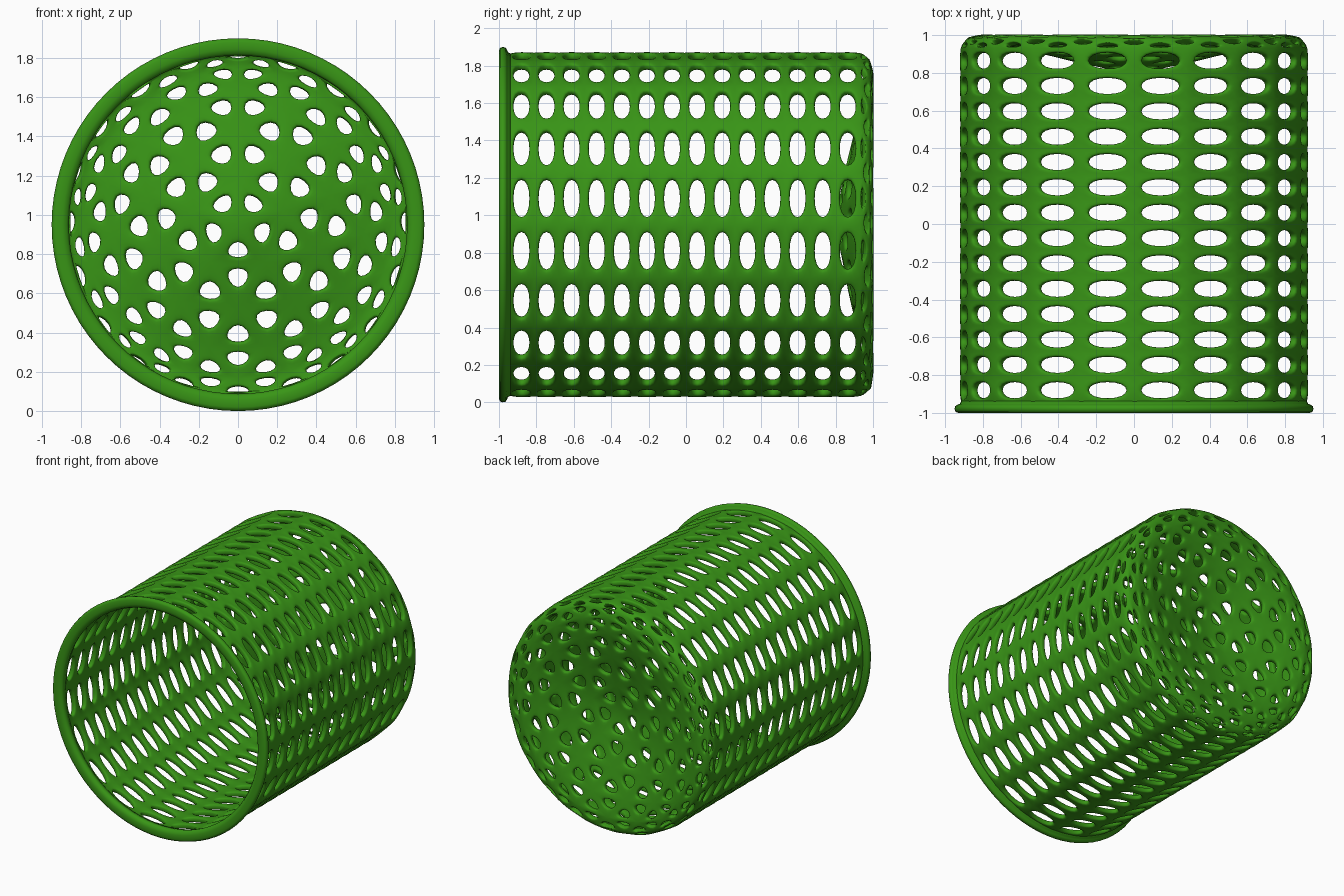
import bpy, bmesh, math
from mathutils import Vector

if "Cube" in bpy.data.objects:
    bpy.data.objects.remove(bpy.data.objects["Cube"])

SEG, ROWS = 20, 14
R, CZ = 0.925, 0.95
Y0, Y1 = -0.947, 0.932

green = bpy.data.materials.new("green_plastic")
green.diffuse_color = (0.04, 0.30, 0.008, 1)
green.use_nodes = True
green.node_tree.nodes["Principled BSDF"].inputs["Base Color"].default_value = green.diffuse_color


def finish(bm, name):
    me = bpy.data.meshes.new(name)
    bm.to_mesh(me)
    bm.free()
    for p in me.polygons:
        p.use_smooth = True
    ob = bpy.data.objects.new(name, me)
    ob.location.z = CZ
    me.materials.append(green)
    bpy.context.collection.objects.link(ob)
    return ob


def end_depth(r):
    # Dented end: raised near its edge, pushed inwards at the middle
    pts = [(0, .835), (.3, .89), (.45, .93), (.65, .98), (.8, 1.006), (.89, .99), (R, Y1)]
    for (a, ya), (b, yb) in zip(pts, pts[1:]):
        if r <= b:
            return ya + (yb - ya) * (r - a) / (b - a)
    return Y1


def punch(bm, face, around, along):
    # Replace a face by a ring of quads around a hole
    c = face.calc_center_median()
    old = list(face.verts)
    new = []
    for v in old:
        d = v.co - c
        new.append(bm.verts.new(c + Vector((d.x * around, d.y * along, d.z * around))))
    bm.faces.remove(face)
    n = len(old)
    for i in range(n):
        j = (i + 1) % n
        bm.faces.new((old[i], old[j], new[j], new[i]))


# Basket: triangulated end from half an icosphere
bm = bmesh.new()
bmesh.ops.create_icosphere(bm, subdivisions=3, radius=1)
bmesh.ops.delete(bm, geom=[f for f in bm.faces if f.calc_center_median().z < 0], context='FACES')
for v in bm.verts:
    x, y, z = v.co
    r = R if abs(z) < 0.02 else R * math.hypot(x, y)
    v.co = (y * R, end_depth(r), x * R)
end_faces = list(bm.faces)

# Basket: cylindrical wall
rings = []
for y in [-0.98] + [Y0 + (Y1 - Y0) * i / ROWS for i in range(ROWS + 1)]:
    rings.append([bm.verts.new((R * math.cos(2 * math.pi * k / SEG), y,
                                R * math.sin(2 * math.pi * k / SEG))) for k in range(SEG)])
wall_faces = []
for i in range(ROWS + 1):
    for k in range(SEG):
        j = (k + 1) % SEG
        f = bm.faces.new((rings[i][k], rings[i + 1][k], rings[i + 1][j], rings[i][j]))
        if i:
            wall_faces.append(f)

for f in wall_faces:
    punch(bm, f, 0.753, 0.68)
for f in end_faces:
    punch(bm, f, 0.66, 0.66)
bmesh.ops.remove_doubles(bm, verts=bm.verts, dist=0.008)
bmesh.ops.recalc_face_normals(bm, faces=bm.faces)
# Make sure the wall normals point outwards
side = sum(f.normal.x * f.calc_center_median().x + f.normal.z * f.calc_center_median().z
           for f in bm.faces)
if side < 0:
    bmesh.ops.reverse_faces(bm, faces=bm.faces)

basket = finish(bm, "perforated_basket")
sol = basket.modifiers.new("thickness", 'SOLIDIFY')
sol.thickness = 0.042
sol.offset = -1
sub = basket.modifiers.new("rounding", 'SUBSURF')
sub.levels = sub.render_levels = 2

# Rim: rounded lip turned around the y axis
profile = [(.868, -.945), (.862, -.975), (.872, -.993), (.895, -1), (.93, -1), (.945, -.994),
           (.95, -.98), (.947, -.965), (.935, -.957), (.922, -.952), (.915, -.938)]
bm = bmesh.new()
N = 80
loops = [[bm.verts.new((r * math.cos(2 * math.pi * k / N), y, r * math.sin(2 * math.pi * k / N)))
          for r, y in profile] for k in range(N)]
for k in range(N):
    a, b = loops[k], loops[(k + 1) % N]
    for i in range(len(profile)):
        j = (i + 1) % len(profile)
        bm.faces.new((a[i], a[j], b[j], b[i]))
bmesh.ops.recalc_face_normals(bm, faces=bm.faces)
finish(bm, "rim")
